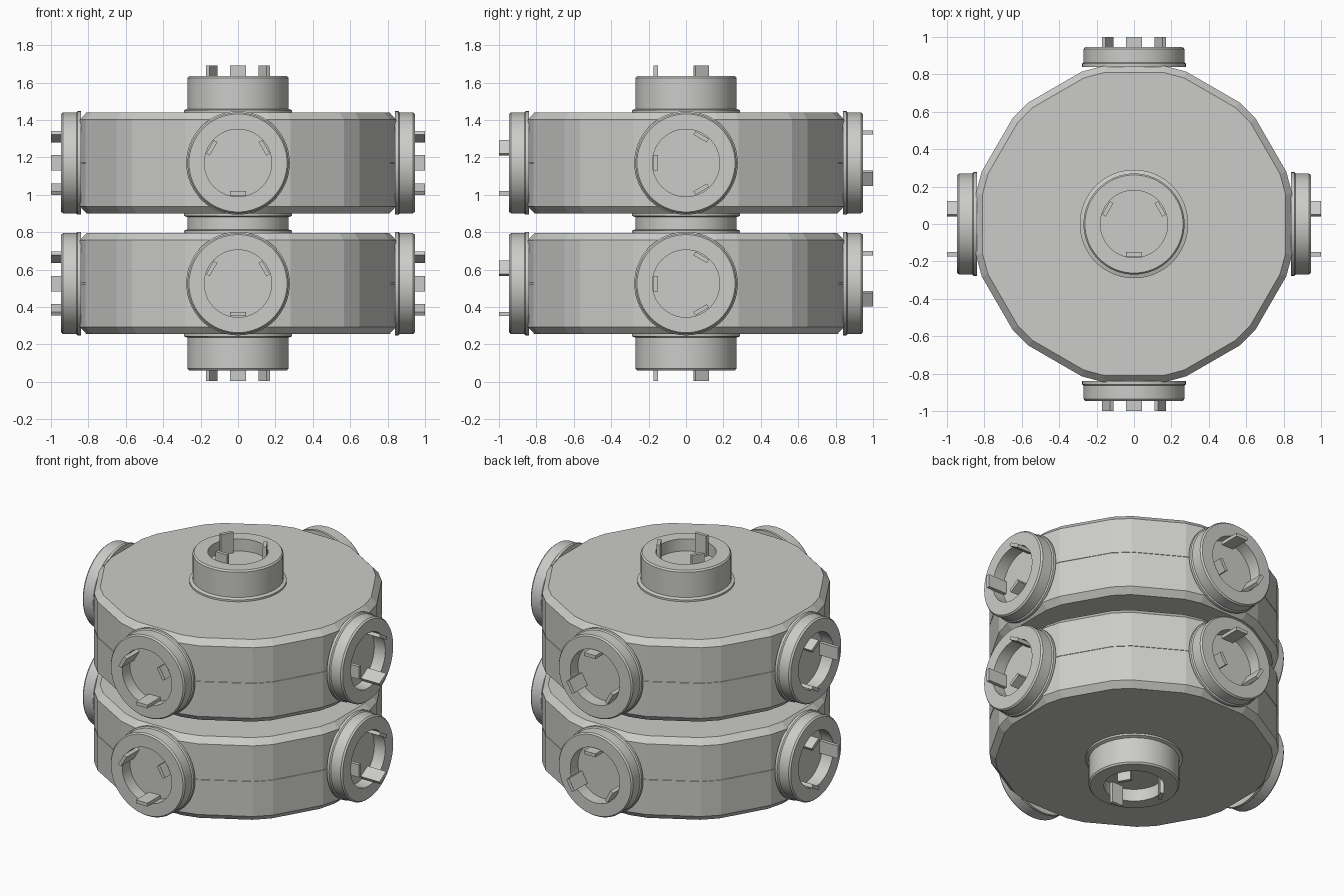
import bpy, bmesh, math
from mathutils import Matrix, Vector

cube = bpy.data.objects.get("Cube")
if cube:
    bpy.data.objects.remove(cube, do_unlink=True)

COLOUR = (0.6, 0.6, 0.585, 1)
grey = bpy.data.materials.new("light grey")
grey.use_nodes = True
grey.diffuse_color = COLOUR
grey.node_tree.nodes["Principled BSDF"].inputs["Base Color"].default_value = COLOUR


def loft(bm, outline, rings):
    """Stack scaled copies of an outline at given heights, capped at both ends."""
    loops = [[bm.verts.new((x * r, y * r, z)) for x, y in outline] for r, z in rings]
    n = len(outline)
    for a, b in zip(loops, loops[1:]):
        for i in range(n):
            j = (i + 1) % n
            bm.faces.new((a[i], a[j], b[j], b[i]))
    bm.faces.new(loops[0][::-1])
    bm.faces.new(loops[-1])


def finish(bm, name, matrix, smooth):
    bmesh.ops.recalc_face_normals(bm, faces=bm.faces[:])
    mesh = bpy.data.meshes.new(name)
    bm.to_mesh(mesh)
    bm.free()
    mesh.materials.append(grey)
    ob = bpy.data.objects.new(name, mesh)
    bpy.context.collection.objects.link(ob)
    ob.matrix_world = matrix
    if smooth:
        bpy.ops.object.select_all(action='DESELECT')
        ob.select_set(True)
        bpy.context.view_layer.objects.active = ob
        bpy.ops.object.shade_smooth_by_angle(angle=math.radians(25))
    return ob


circle = [(math.cos(math.tau * i / 64), math.sin(math.tau * i / 64)) for i in range(64)]

# Twelve-sided drum outline with every corner cut
drum_outline = []
for k in range(12):
    for offset in (-3.95, 3.95):
        a = math.radians(15 + 30 * k + offset)
        drum_outline.append((0.861 * math.cos(a), 0.861 * math.sin(a)))


# Drums with chamfered rims and a fine seam at mid height
def drum(name, centre):
    half = [(0.9586, 0.27), (1, 0.232), (1, 0.003), (0.997, 0.002)]
    rings = [(r, -z) for r, z in half] + [(r, z) for r, z in reversed(half)]
    bm = bmesh.new()
    loft(bm, drum_outline, rings)
    finish(bm, name, Matrix.Translation((0, 0, centre)), False)


# Ports: flanged collar with a round recess and three locking tabs
def port(name, base, normal, tab_dir, height, flange):
    n, t = Vector(normal), Vector(tab_dir)
    matrix = Matrix((t, n.cross(t), n)).transposed().to_4x4()
    matrix.translation = Vector(base)
    bm = bmesh.new()
    loft(bm, circle, [(flange, -0.005), (flange, 0.012), (0.27, 0.019),
                      (0.27, height - 0.01), (0.262, height),
                      (0.18, height), (0.18, height - 0.08)])
    bottom, top = height - 0.085, height + 0.055
    for k in range(3):
        place = (Matrix.Rotation(math.tau * k / 3, 4, 'Z')
                 @ Matrix.Translation((0.162, 0, (bottom + top) / 2))
                 @ Matrix.Diagonal((0.022, 0.083, top - bottom, 1)))
        bmesh.ops.create_cube(bm, size=1, matrix=place)
    finish(bm, name, matrix, True)


SIDES = {
    "front": ((0, -1, 0), (0, 0, -1)),
    "back": ((0, 1, 0), (0, 0, 1)),
    "left": ((1, 0, 0), (0, -1, 0)),
    "right": ((-1, 0, 0), (0, -1, 0)),
}
for level, z in (("lower", 0.525), ("upper", 1.17)):
    drum(level + "_drum", z)
    for side, (normal, tab) in SIDES.items():
        base = Vector(normal) * 0.845 + Vector((0, 0, z))
        port(f"{level}_{side}_port", base, normal, tab, 0.1, 0.277)

port("top_port", (0, 0, 1.44), (0, 0, 1), (0, -1, 0), 0.195, 0.29)
port("bottom_port", (0, 0, 0.255), (0, 0, -1), (0, -1, 0), 0.195, 0.29)

# Neck joining the two drums
bm = bmesh.new()
loft(bm, circle, [(0.29, -0.055), (0.29, -0.04), (0.27, -0.033),
                  (0.27, 0.033), (0.29, 0.04), (0.29, 0.055)])
finish(bm, "neck", Matrix.Translation((0, 0, 0.8475)), True)
